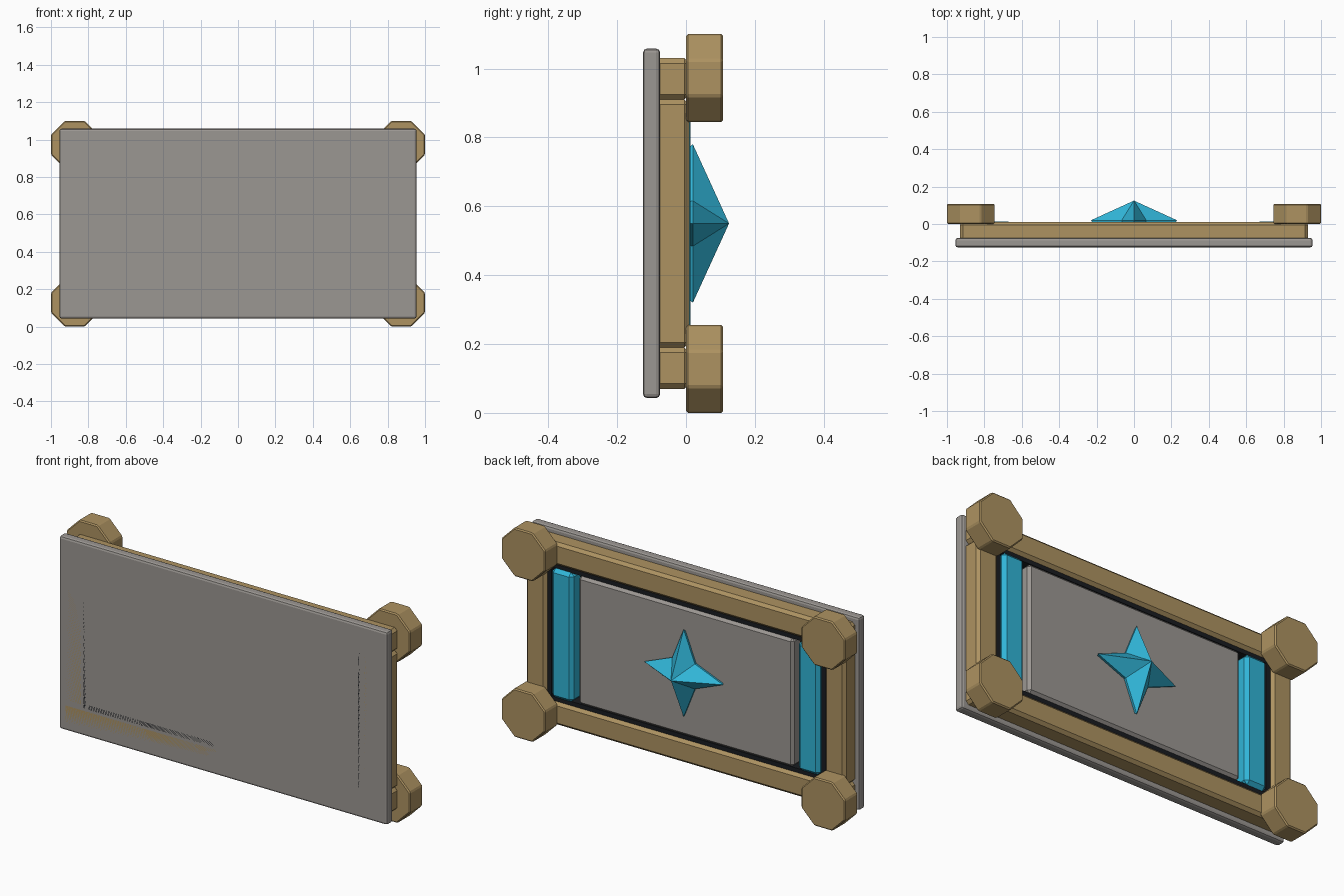
import bpy, bmesh, math

if "Cube" in bpy.data.objects:
    bpy.data.objects.remove(bpy.data.objects["Cube"])


def material(name, col):
    m = bpy.data.materials.new(name)
    m.diffuse_color = (*col, 1)
    m.use_nodes = True
    m.node_tree.nodes["Principled BSDF"].inputs["Base Color"].default_value = m.diffuse_color
    return m


TAN = material("tan", (0.42, 0.29, 0.12))
BLUE = material("blue", (0.03, 0.46, 0.68))
BLACK = material("black", (0.01, 0.012, 0.015))
GREY = material("grey", (0.33, 0.31, 0.29))


def finish(name, bm, mat, bevel=0, segments=1):
    bmesh.ops.recalc_face_normals(bm, faces=bm.faces)
    me = bpy.data.meshes.new(name)
    bm.to_mesh(me)
    bm.free()
    ob = bpy.data.objects.new(name, me)
    bpy.context.collection.objects.link(ob)
    me.materials.append(mat)
    if bevel:
        b = ob.modifiers.new("bevel", 'BEVEL')
        b.width, b.segments = bevel, segments
    return ob


def box(name, x, y, z, mat, bevel=0, segments=1):
    bm = bmesh.new()
    bmesh.ops.create_cube(bm, size=1)
    for v in bm.verts:
        for i, (lo, hi) in enumerate((x, y, z)):
            v.co[i] = hi if v.co[i] > 0 else lo
    return finish(name, bm, mat, bevel, segments)


MID = 0.55  # height of the centre line

# Plate on the front side
box("front_plate", (-.955, .955), (-.125, -.075), (.043, 1.058), GREY, .012, 2)

# Dark backing behind the inner panel
box("dark_backing", (-.80, .80), (-.115, -.07), (.2, .9), BLACK)

for s, side in ((-1, "left"), (1, "right")):
    # Upright of the frame, dark lining and coloured bar
    box(side + "_stile", sorted((s * .81, s * .93)), (-.125, .01), (.19, .91), TAN, .015)
    box(side + "_lining", sorted((s * .785, s * .812)), (-.125, -.005), (.19, .91), BLACK)
    box(side + "_bar", sorted((s * .655, s * .78)), (-.075, .013), (.21, .89), BLUE, .018)

for s, end in ((-1, "lower"), (1, "upper")):
    # Long rail of the frame and its dark lining
    z = sorted((MID + s * .36, MID + s * .48))
    box(end + "_rail", (-.93, .93), (-.125, .01), z, TAN, .015)
    z = sorted((MID + s * .338, MID + s * .362))
    box(end + "_lining", (-.785, .785), (-.125, -.005), z, BLACK)

# Inner grey panel
box("inner_panel", (-.625, .625), (-.075, .005), (.213, .887), GREY, .014)

# Octagonal corner studs
R = .1275 / math.cos(math.pi / 8)
for sx in (-1, 1):
    for sz in (-1, 1):
        bm = bmesh.new()
        ring = []
        for k in range(8):
            a = math.pi / 8 + k * math.pi / 4
            ring.append(bm.verts.new((sx * .8725 + R * math.cos(a), 0,
                                      MID + sz * .4225 + R * math.sin(a))))
        face = bm.faces.new(ring)
        out = bmesh.ops.extrude_face_region(bm, geom=[face])["geom"]
        for v in out:
            if isinstance(v, bmesh.types.BMVert):
                v.co.y = .108
        finish("corner_stud", bm, TAN, .006)

# Faceted four-pointed star
bm = bmesh.new()
rings = []
for y, k in ((.02, 1), (0, .94)):
    ring = []
    for i in range(8):
        r = k * (.23 if i % 2 == 0 else .093)
        a = i * math.pi / 4
        ring.append(bm.verts.new((r * math.cos(a), y, MID + r * math.sin(a))))
    rings.append(ring)
tip = bm.verts.new((0, .125, MID))
top, base = rings
for i in range(8):
    j = (i + 1) % 8
    bm.faces.new((top[i], top[j], tip))
    bm.faces.new((base[i], base[j], top[j], top[i]))
bm.faces.new(base)
finish("star", bm, BLUE)
